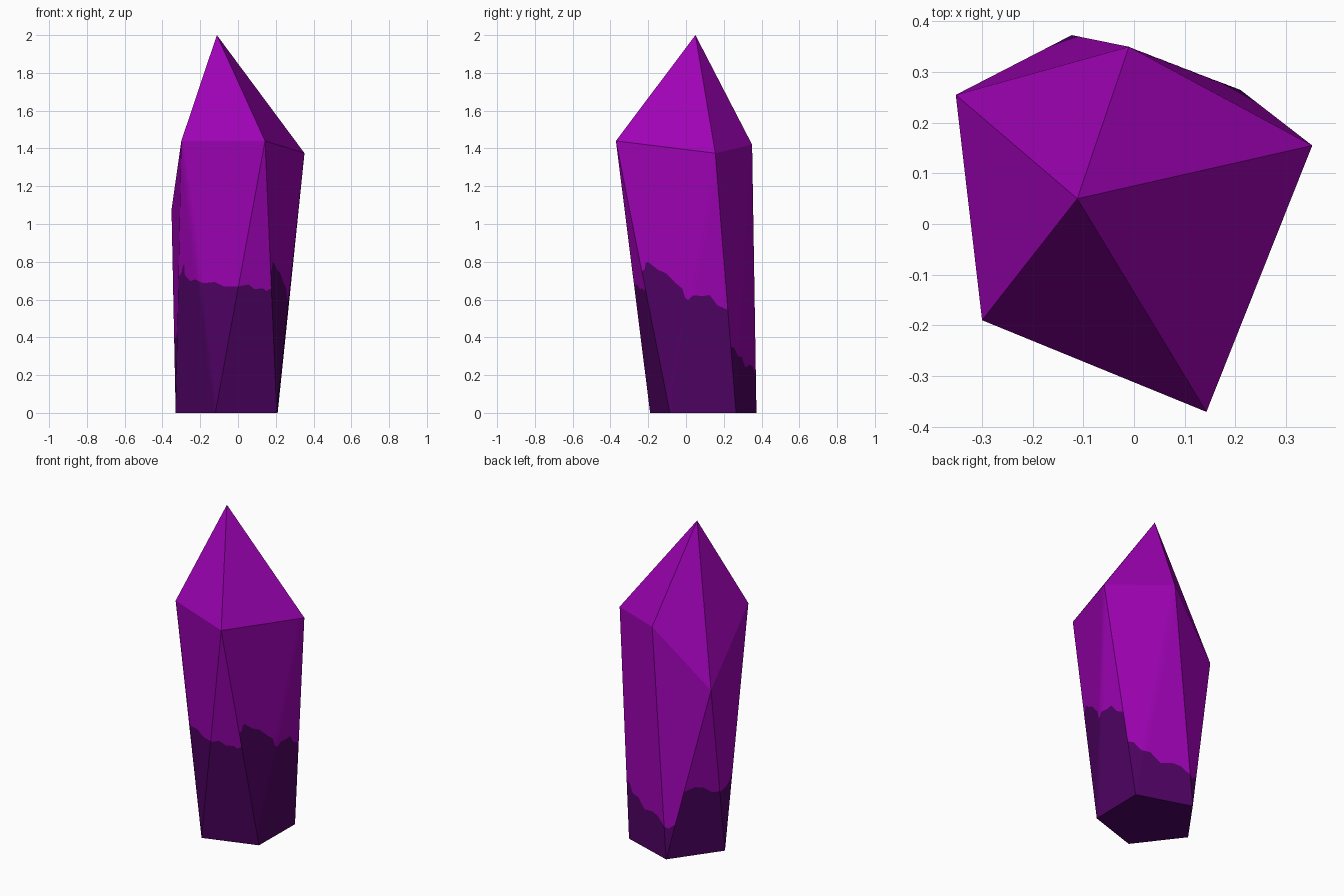
import bpy, bmesh
from mathutils import Vector as V

if "Cube" in bpy.data.objects:
    bpy.data.objects.remove(bpy.data.objects["Cube"])


def material(name, rgb):
    m = bpy.data.materials.new(name)
    m.diffuse_color = (*rgb, 1)
    m.use_nodes = True
    m.node_tree.nodes["Principled BSDF"].inputs["Base Color"].default_value = m.diffuse_color
    return m


bright = material("bright_purple", (0.345, 0.0008, 0.46))
dark = material("dark_purple", (0.08, 0.0008, 0.128))

# Crystal corners: tip, shoulder ring and base ring
tip = V((-0.112, 0.05, 2.0))
A, B, C, D, E = [V(p) for p in ((-0.30, -0.19, 1.44), (0.143, -0.371, 1.44),
                                (0.352, 0.155, 1.375), (-0.01, 0.35, 1.42),
                                (-0.352, 0.255, 1.075))]
P1, P2, P3, P4, P5 = [V(p) for p in ((-0.123, 0.373, 0), (0.21, 0.265, 0),
                                     (0.205, -0.085, 0), (-0.12, -0.19, 0),
                                     (-0.33, 0.085, 0))]

# Side panels: left bottom, left top, right bottom, right top,
# then the ragged colour border as (across, height)
panels = [
    (P5, A, P4, B, [(0, .72), (.06, .74), (.09, .785), (.115, .785), (.13, .73), (.25, .70),
                    (.35, .71), (.5, .69), (.65, .695), (.8, .67), (1, .67)]),
    (P4, B, P3, B, [(0, .67), (.3, .68), (.5, .655), (.75, .66), (.85, .645), (1, .66)]),
    (P3, B, P2, C, [(0, .75), (.04, .76), (.07, .795), (.1, .80), (.2, .76), (.3, .74),
                    (.4, .69), (.48, .66), (.5, .61), (.54, .60), (.6, .625), (.72, .62),
                    (.8, .625), (.88, .57), (1, .545)]),
    (P2, C, P1, D, [(0, .35), (.1, .345), (.2, .3), (.35, .295), (.5, .24), (.7, .255),
                    (.85, .245), (1, .2)]),
    (P1, D, P1, E, [(0, .2), (.5, .19), (1, .22)]),
    (P1, E, P5, E, [(0, .43), (.3, .45), (.55, .44), (.8, .40), (1, .40)]),
    (P5, E, P5, A, [(0, .39), (.5, .40), (1, .44)]),
]
ROWS = 14
bm = bmesh.new()


def bulge(lb, lt, rb, rt):
    """Function pushing a point out onto the convex fold of a twisted panel."""
    if lb == rb or lt == rt:
        return lambda p: p

    def normal(a, b, c):
        return (b - a).cross(c - a).normalized()

    out = (rt - lb).cross(lt - rb).normalized()
    n = normal(lb, rb, rt)
    if (lt - lb).dot(n) < 0:
        planes = [(lb, n), (lb, normal(lb, rt, lt))]
    else:
        planes = [(rb, normal(lb, rb, lt)), (rb, normal(rb, rt, lt))]
    return lambda p: p + out * max(0, min((q - p).dot(m) / out.dot(m) for q, m in planes))


def add_panel(lb, lt, rb, rt, border):
    """Side panel, dark below the border and bright above it."""
    made = {}
    push = bulge(lb, lt, rb, rt)

    def vert(t, s):
        p = push(lb.lerp(lt, s).lerp(rb.lerp(rt, s), t))
        key = tuple(round(c, 5) for c in p)
        if key not in made:
            made[key] = bm.verts.new(p)
        return made[key]

    # Extra columns between the border points
    fine = []
    for (t0, z0), (t1, z1) in zip(border, border[1:]):
        n = max(1, round((t1 - t0) / 0.04))
        fine += [(t0 + (t1 - t0) * i / n, z0 + (z1 - z0) * i / n) for i in range(n)]
    fine.append(border[-1])

    columns = []
    for t, z in fine:
        mid = z / (lt.z + (rt.z - lt.z) * t)
        steps = [mid * i / ROWS for i in range(ROWS)]
        steps += [mid + (1 - mid) * i / ROWS for i in range(ROWS + 1)]
        columns.append([vert(t, s) for s in steps])
    for a, b in zip(columns, columns[1:]):
        for i in range(2 * ROWS):
            corners = list(dict.fromkeys((a[i], b[i], b[i + 1], a[i + 1])))
            if len(corners) > 2:
                f = bm.faces.new(corners)
                f.material_index = 1 if i < ROWS else 0
                f.smooth = True


def add_flat(points, index):
    bm.faces.new([bm.verts.new(p) for p in points]).material_index = index


for p in panels:
    add_panel(*p)

# Pointed crown
ring = [A, B, C, D, E]
for i in range(5):
    add_flat((ring[i], ring[(i + 1) % 5], tip), 0)

# Flat base
add_flat((P1, P2, P3, P4, P5), 1)

mesh = bpy.data.meshes.new("crystal")
bm.to_mesh(mesh)
bm.free()
mesh.materials.append(bright)
mesh.materials.append(dark)
bpy.context.collection.objects.link(bpy.data.objects.new("crystal", mesh))
